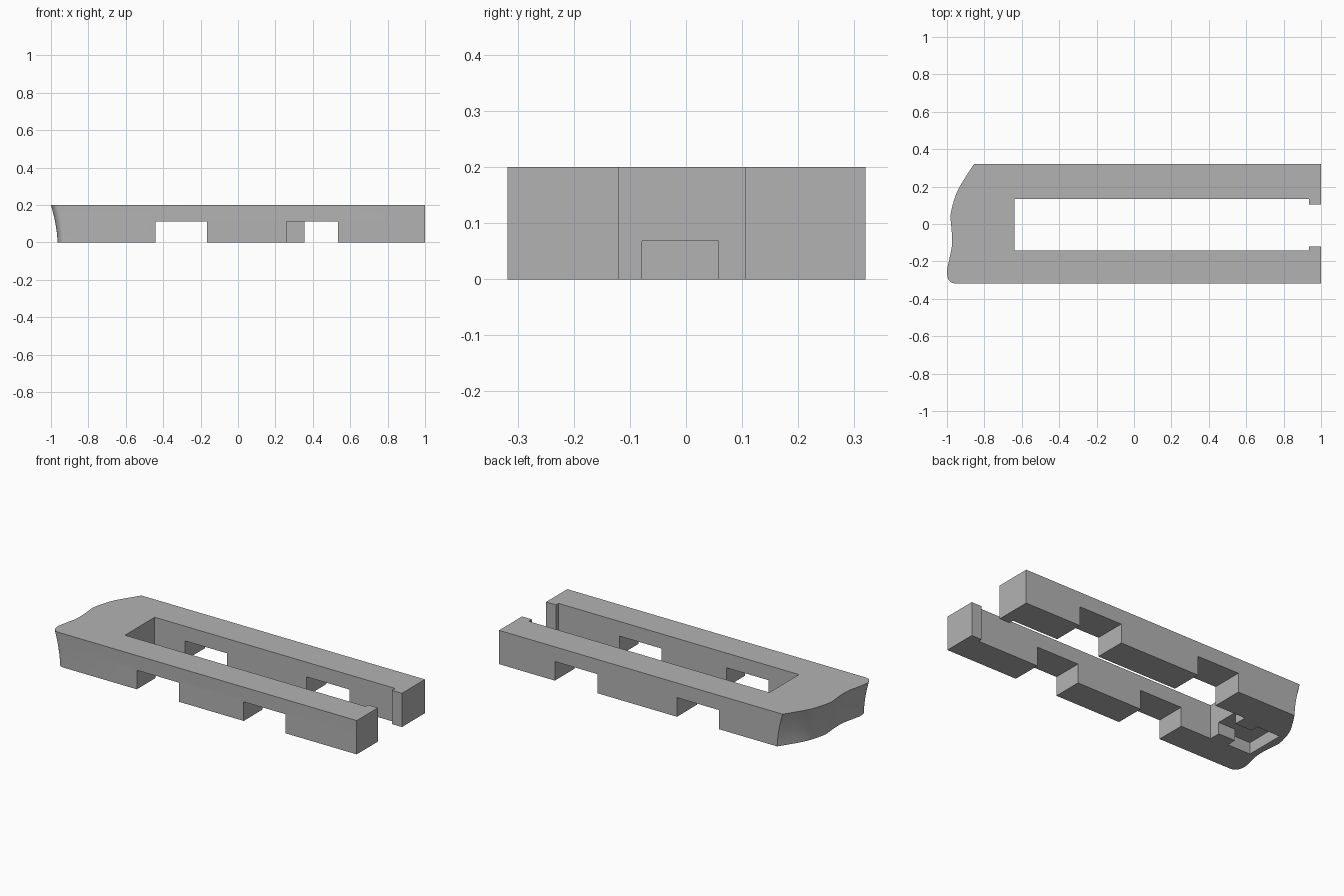
import bpy, bmesh
from mathutils import Vector

cube = bpy.data.objects.get("Cube")
if cube:
    bpy.data.objects.remove(cube, do_unlink=True)

HEIGHT, LEAN, LAYERS = 0.2, 0.035, 8

grey = bpy.data.materials.new("plain grey")
grey.use_nodes = True
grey.diffuse_color = (0.45, 0.45, 0.45, 1)
grey.node_tree.nodes["Principled BSDF"].inputs["Base Color"].default_value = grey.diffuse_color


def spline(points, steps=4):
    """Smooth curve through the points."""
    pts = [Vector(p) for p in points]
    pts = [2 * pts[0] - pts[1]] + pts + [2 * pts[-1] - pts[-2]]
    curve = []
    for a, b, c, d in zip(pts, pts[1:], pts[2:], pts[3:]):
        for i in range(steps):
            t = i / steps
            curve.append(0.5 * (2 * b + (c - a) * t + (2 * a - 5 * b + 4 * c - d) * t * t
                                + (3 * b - a - 3 * c + d) * t ** 3))
    return curve + [pts[-2]]


def make_object(name, bm):
    bmesh.ops.recalc_face_normals(bm, faces=bm.faces)
    mesh = bpy.data.meshes.new(name)
    bm.to_mesh(mesh)
    bm.free()
    obj = bpy.data.objects.new(name, mesh)
    bpy.context.collection.objects.link(obj)
    mesh.materials.append(grey)
    return obj


# Outline: wavy nose at -x, two arms around a slot, small lips at the open end
upper_nose = spline([(-0.856, 0.32), (-0.92, 0.22), (-0.953, 0.155), (-0.975, 0.08), (-0.982, 0.04)])
lower_nose = spline([(-0.982, 0.04), (-0.974, -0.05), (-0.974, -0.12), (-0.99, -0.2),
                     (-1.0, -0.25), (-0.995, -0.29), (-0.978, -0.312), (-0.955, -0.318)])
nose = upper_nose + lower_nose[1:]
arms = [(1, -0.318), (1, -0.12), (0.935, -0.12), (0.935, -0.143), (-0.64, -0.143),
        (-0.64, 0.135), (0.935, 0.135), (0.935, 0.105), (1, 0.105), (1, 0.32)]

# Body: outline lofted upward, with the nose flaring out toward the top
bm = bmesh.new()
rings = []
for i in range(LAYERS + 1):
    t = i / LAYERS
    shift = LEAN * (1 - t ** 1.7)
    ring = [bm.verts.new((p[0] + shift, p[1], HEIGHT * t)) for p in nose]
    ring += [bm.verts.new((x, y, HEIGHT * t)) for x, y in arms]
    rings.append(ring)
n = len(rings[0])
for low, high in zip(rings, rings[1:]):
    for j in range(n):
        k = (j + 1) % n
        bm.faces.new((low[j], low[k], high[k], high[j]))
bm.faces.new(rings[0])
bm.faces.new(rings[-1])
body = make_object("slotted_body", bm)


def cut_box(x0, x1, y0, y1, top):
    """Cut a box out of the underside of the body."""
    bm = bmesh.new()
    bmesh.ops.create_cube(bm, size=1)
    for v in bm.verts:
        v.co = (x1 if v.co.x > 0 else x0, y1 if v.co.y > 0 else y0, top if v.co.z > 0 else -0.1)
    cutter = make_object("cutter", bm)
    cutter.hide_render = True
    mod = body.modifiers.new("cut", "BOOLEAN")
    mod.operation, mod.solver, mod.object = "DIFFERENCE", "EXACT", cutter
    bpy.context.view_layer.objects.active = body
    bpy.ops.object.modifier_apply(modifier=mod.name)
    bpy.data.objects.remove(cutter, do_unlink=True)


# Notches under the front arm, then the back arm
for x0, x1 in ((-0.44, -0.165), (0.26, 0.535)):
    cut_box(x0, x1, -0.5, 0, 0.113)
for x0, x1 in ((-0.44, -0.165), (0.355, 0.635)):
    cut_box(x0, x1, 0, 0.5, 0.113)

# T-shaped pocket under the nose, open to the slot
cut_box(-0.8, -0.6, -0.078, 0.058, 0.068)
cut_box(-0.9, -0.75, -0.135, 0.105, 0.068)

# Smooth nose, crisp edges elsewhere
bpy.ops.object.select_all(action="DESELECT")
body.select_set(True)
bpy.context.view_layer.objects.active = body
bpy.ops.object.shade_smooth_by_angle(angle=0.45)
